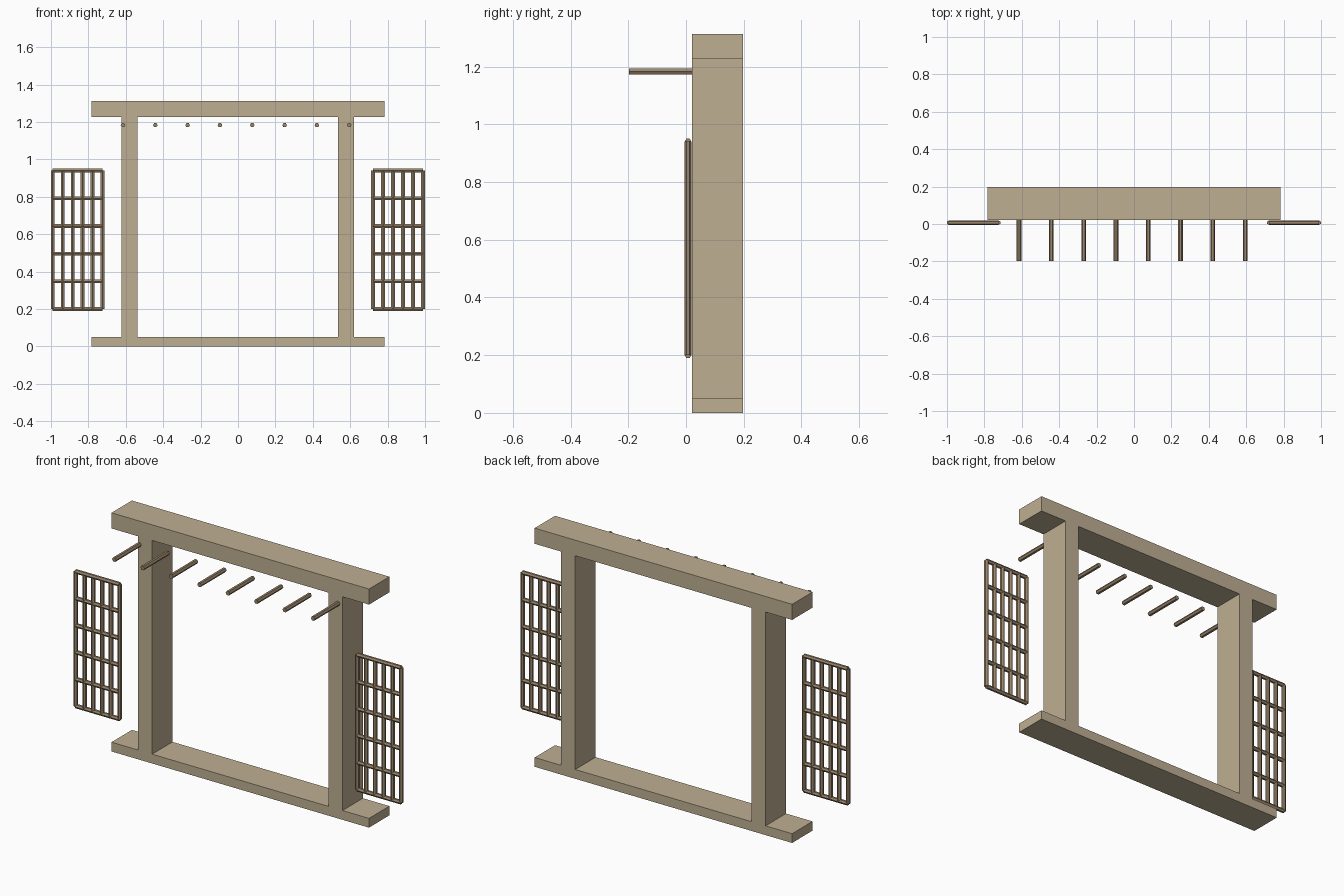
import bpy, bmesh
from math import radians
from mathutils import Matrix, Vector

if "Cube" in bpy.data.objects:
    bpy.data.objects.remove(bpy.data.objects["Cube"])


def material(name, rgb):
    m = bpy.data.materials.new(name)
    m.diffuse_color = (*rgb, 1)
    m.use_nodes = True
    m.node_tree.nodes["Principled BSDF"].inputs["Base Color"].default_value = m.diffuse_color
    return m


LIGHT = material("light_wood", (0.52, 0.43, 0.29))
DARK = material("dark_wood", (0.33, 0.24, 0.15))


def finish(name, bm, mat):
    me = bpy.data.meshes.new(name)
    bm.to_mesh(me)
    bm.free()
    me.materials.append(mat)
    ob = bpy.data.objects.new(name, me)
    bpy.context.collection.objects.link(ob)
    return ob


def box(name, x0, x1, y0, y1, z0, z1):
    bm = bmesh.new()
    mid = Vector((x0 + x1, y0 + y1, z0 + z1)) / 2
    size = Matrix.Diagonal((x1 - x0, y1 - y0, z1 - z0, 1))
    bmesh.ops.create_cube(bm, size=1, matrix=Matrix.Translation(mid) @ size)
    return finish(name, bm, LIGHT)


def rod(bm, centre, length, axis, r):
    # six-sided rod along the given axis
    turn = {"x": Matrix.Rotation(radians(90), 4, "Y"),
            "y": Matrix.Rotation(radians(90), 4, "X") @ Matrix.Rotation(radians(30), 4, "Z"),
            "z": Matrix.Identity(4)}[axis]
    bmesh.ops.create_cone(bm, cap_ends=True, segments=6, radius1=r, radius2=r,
                          depth=length, matrix=Matrix.Translation(centre) @ turn)


# Main frame
Y0, Y1 = 0.021, 0.198
box("top_beam", -0.784, 0.782, Y0, Y1, 1.226, 1.312)
box("bottom_board", -0.784, 0.782, Y0, Y1, 0.0, 0.051)
box("left_post", -0.623, -0.537, Y0, Y1, 0.051, 1.226)
box("right_post", 0.535, 0.621, Y0, Y1, 0.051, 1.226)

# Row of pegs under the top beam
for i in range(8):
    bm = bmesh.new()
    rod(bm, (-0.615 + i * 0.1728, (Y0 - 0.198) / 2, 1.183), Y0 + 0.198, "y", 0.0125)
    finish(f"peg_{i + 1}", bm, DARK)

# Side lattices: six upright and six level rods each
W, ZB, ZT, YL, R = 0.267, 0.2, 0.94, 0.007, 0.0115
for name, xc in (("left_lattice", -0.8575), ("right_lattice", 0.8555)):
    bm = bmesh.new()
    for i in range(6):
        t = i / 5
        rod(bm, (xc + (t - 0.5) * W, YL, (ZB + ZT) / 2), ZT - ZB, "z", R)
        rod(bm, (xc, YL, ZB + t * (ZT - ZB)), W, "x", R)
    finish(name, bm, DARK)
